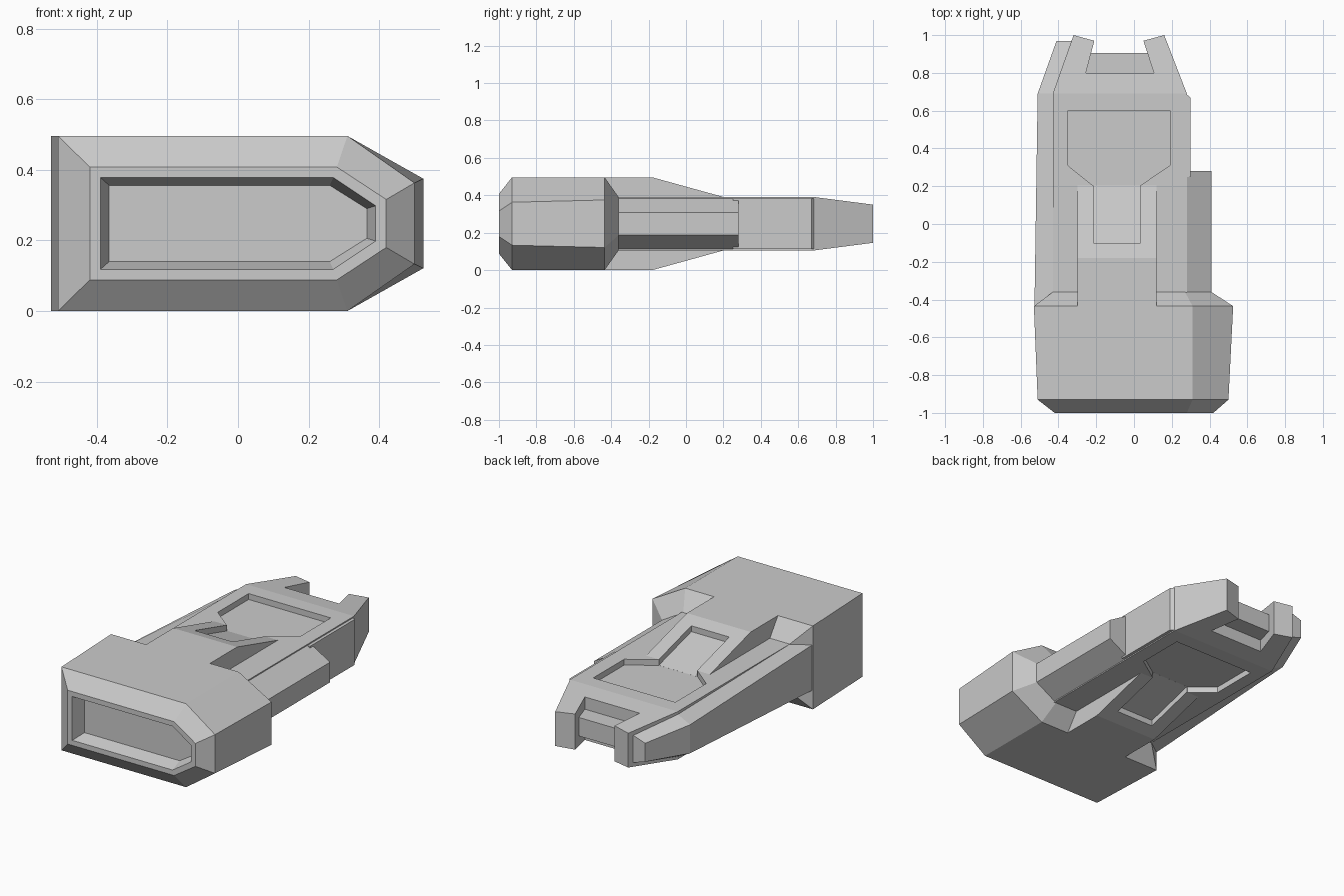
import bpy, bmesh

if "Cube" in bpy.data.objects:
    bpy.data.objects.remove(bpy.data.objects["Cube"])

ZC = 0.248  # the model mirrors about this height


def loft(name, rings, hidden=False):
    """Closed solid skinned over rings of equal point count."""
    bm = bmesh.new()
    vs = [[bm.verts.new(p) for p in r] for r in rings]
    n = len(vs[0])
    for a, b in zip(vs, vs[1:]):
        for i in range(n):
            j = (i + 1) % n
            bm.faces.new((a[i], a[j], b[j], b[i]))
    bm.faces.new(vs[0][::-1])
    bm.faces.new(vs[-1])
    bmesh.ops.recalc_face_normals(bm, faces=bm.faces)
    me = bpy.data.meshes.new(name)
    bm.to_mesh(me)
    bm.free()
    ob = bpy.data.objects.new(name, me)
    bpy.context.collection.objects.link(ob)
    if hidden:
        ob.hide_render = True
        ob.hide_set(True)
    return ob


def section(y, x0, x1, xc, h, hs, h0=None):
    """Six-sided cross-section: left edge x0, chamfer from xc to right edge x1."""
    h0 = h if h0 is None else h0
    half = [(x0, h0), (xc, h), (x1, hs)]
    return [(x, y, ZC + z) for x, z in half] + [(x, y, ZC - z) for x, z in half[::-1]]


def prism(name, outline, top, bottom, hidden=False):
    """Plan outline extruded between two heights given as functions of y."""
    return loft(name, [[(x, y, ZC + f(y)) for x, y in outline] for f in (top, bottom)], hidden)


def boolean(ob, other, op):
    m = ob.modifiers.new(op.lower(), 'BOOLEAN')
    m.object, m.operation, m.solver = other, op, 'EXACT'


def surf(y):
    return max(0.142, min(0.248, 0.248 - 0.276 * (y + 0.18)))


# front block with chamfered rim and tapered recess
loft("front_block", [
    section(-0.92, -0.365, 0.365, 0.26, 0.108, 0.042),
    section(-1.0, -0.39, 0.39, 0.27, 0.13, 0.05),
    section(-1.0, -0.42, 0.42, 0.28, 0.16, 0.068),
    section(-0.93, -0.51, 0.50, 0.31, 0.248, 0.115),
    section(-0.435, -0.53, 0.525, 0.31, 0.248, 0.127),
    section(-0.36, -0.43, 0.41, 0.27, 0.142, 0.06)])

# flat centre body with sloping raised spine
body = prism("centre_body", [(-0.43, -0.4), (0.28, -0.4), (0.28, 0.69), (-0.43, 0.69)],
             lambda y: 0.142, lambda y: -0.142)
yz = [(-0.435, 0.248), (-0.18, 0.248), (0.24, 0.132)]
spine = loft("spine_helper", [[(x, y, ZC + z) for y, z in yz] +
                              [(x, y, ZC - z) for y, z in yz[::-1]] for x in (-0.3, 0.12)], True)
boolean(body, spine, 'UNION')

# key-shaped recess, top and bottom
stem = [(-0.215, -0.1), (0.035, -0.1), (0.035, 0.206), (-0.215, 0.206)]
head = [(-0.22, 0.205), (0.035, 0.205), (0.19, 0.31), (0.19, 0.6), (-0.35, 0.6), (-0.35, 0.31)]
for s in (1, -1):
    for label, outline in (("stem", stem), ("head", head)):
        c = prism(f"recess_{label}_cutter", outline, lambda y: s * 0.4,
                  lambda y: s * (surf(y) - 0.035), True)
        boolean(body, c, 'DIFFERENCE')

# tapered tail with two prongs, and the bar between them
taper = lambda y: 0.142 - 0.129 * (y - 0.69)
prism("tail_prongs", [(-0.43, 0.69), (-0.32, 1.0), (-0.21, 0.97), (-0.255, 0.8),
                      (0.105, 0.8), (0.05, 0.97), (0.16, 1.0), (0.28, 0.69)],
      taper, lambda y: -taper(y))
prism("tail_bar", [(-0.27, 0.79), (0.12, 0.79), (0.08, 0.905), (-0.23, 0.905)],
      lambda y: 0.055, lambda y: -0.055)

# right side housing and the thinner block behind it
loft("right_housing", [section(y, 0.2, 0.41, 0.27, 0.141, 0.06) for y in (-0.4, 0.28)])
prism("right_rear_block", [(0.22, 0.25), (0.298, 0.25), (0.298, 0.67), (0.28, 0.685), (0.22, 0.685)],
      lambda y: 0.135, lambda y: -0.135)

# left rail, tapering towards the tail
loft("left_rail", [
    section(-0.44, -0.527, -0.40, -0.43, 0.142, 0.141, 0.135),
    section(0.69, -0.51, -0.40, -0.43, 0.125, 0.124, 0.085),
    section(0.97, -0.41, -0.31, -0.335, 0.08, 0.079, 0.055)])
